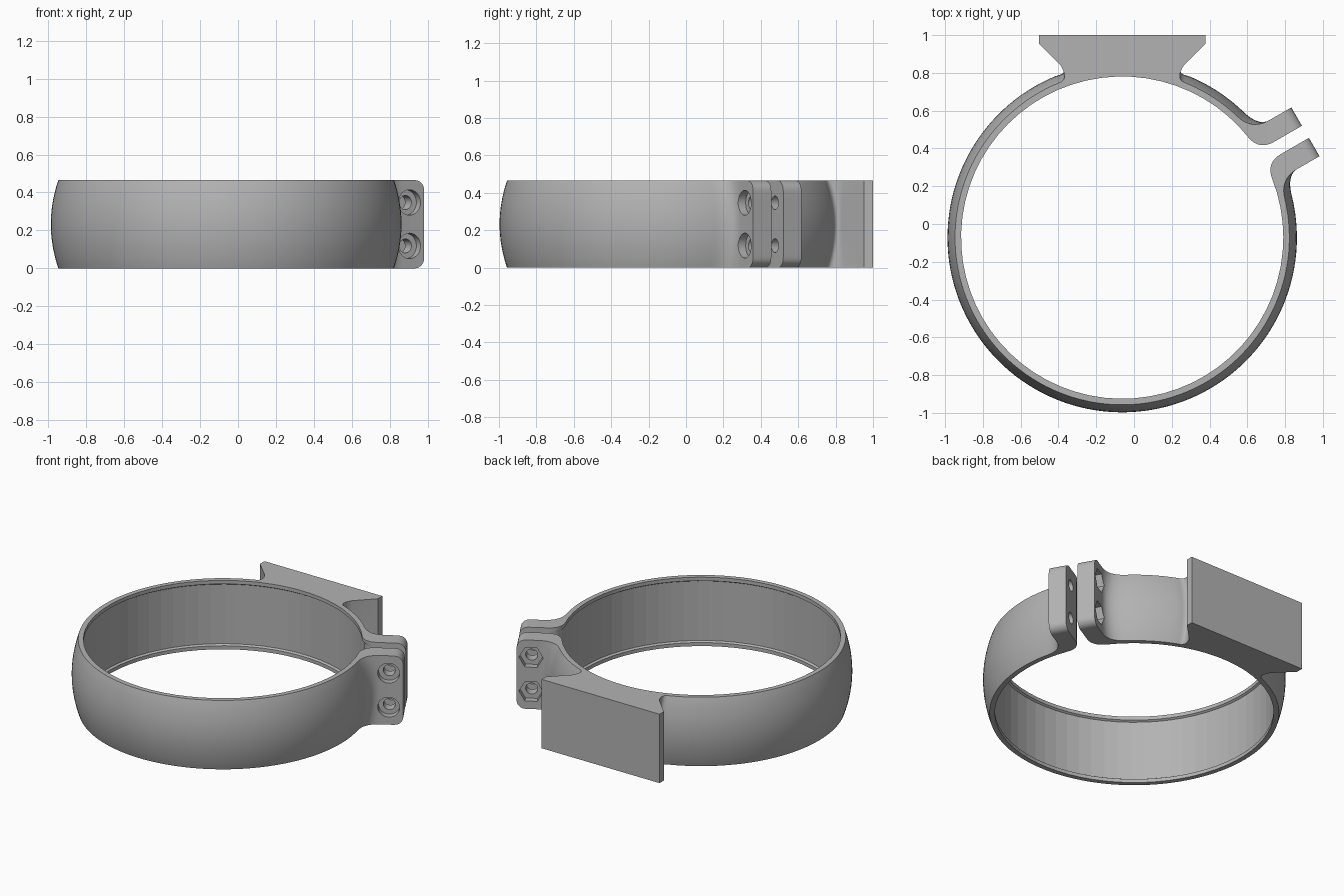
import bpy, bmesh
from math import sin, cos, radians, sqrt, pi
from mathutils import Matrix, Vector

if "Cube" in bpy.data.objects:
    bpy.data.objects.remove(bpy.data.objects["Cube"])

HEIGHT = 0.465
CENTRE = Vector((-0.0625, -0.072))
SPLIT = radians(30)          # direction of the clamp gap
EAR_IN, EAR_OUT = 0.037, 0.149
EAR_TIP, CORNER = 1.12, 0.055
BOLT_U = 1.031

grey = bpy.data.materials.new("grey_plastic")
grey.use_nodes = True
colour = (0.45, 0.45, 0.45, 1)
grey.diffuse_color = colour
grey.node_tree.nodes["Principled BSDF"].inputs["Base Color"].default_value = colour


def polar(r, a):
    return Vector((r * cos(a), r * sin(a)))


def arc(r, a0, a1, n):
    return [polar(r, a0 + (a1 - a0) * i / n) for i in range(n + 1)]


def bend(a, c, b, n=10):
    """Fillet from a to b pulled toward c."""
    a, b, c = Vector(a), Vector(b), Vector(c)
    return [a * (1 - t) ** 2 + c * 2 * t * (1 - t) + b * t * t
            for t in [i / n for i in range(n + 1)]]


def outline(z):
    """Plan section of the clamp at height z, around the ring centre."""
    d = min(z, HEIGHT - z)
    t = 2 * z / HEIGHT - 1
    ro = 0.885 + 0.04 * (1 - t * t)              # bulged outside
    ri = 0.853 if d < 0.03 else 0.866            # lips above and below a groove
    tip = EAR_TIP
    if d < CORNER:
        tip -= CORNER - sqrt(CORNER ** 2 - (CORNER - d) ** 2)

    # Half of the clamp: one ear, from the ring inside to the ring outside
    a_in, a_out = radians(8.4), radians(16.6)
    ear = bend(polar(ri, a_in), (0.86, EAR_IN), (0.95, EAR_IN))
    ear += [Vector((tip, EAR_IN)), Vector((tip, EAR_OUT))]
    ear += bend((0.985, EAR_OUT), (ro - 0.008, EAR_OUT), polar(ro, a_out))
    turn = Matrix.Rotation(SPLIT, 2)
    upper = [turn @ p for p in ear]
    lower = [turn @ Vector((p.x, -p.y)) for p in reversed(ear)]

    # Half of the mounting foot, mirrored for the other side
    a_foot = radians(67.6)
    foot = bend(polar(ro, a_foot), (0.28, 0.87 + (ro - 0.925) * 0.9), (0.325, 0.91))
    foot += [Vector((0.44, 1.025)), Vector((0.44, 1.072))]
    foot += [Vector((-p.x, p.y)) for p in reversed(foot)]

    loop = upper
    loop += arc(ro, SPLIT + a_out, a_foot, 12)[1:-1]
    loop += foot
    loop += arc(ro, pi - a_foot, 2 * pi + SPLIT - a_out, 100)[1:-1]
    loop += lower
    loop += arc(ri, 2 * pi + SPLIT - a_in, SPLIT + a_in, 64)[1:-1]
    return [p + CENTRE for p in loop]


def make_object(name, bm):
    bmesh.ops.recalc_face_normals(bm, faces=bm.faces)
    mesh = bpy.data.meshes.new(name)
    bm.to_mesh(mesh)
    bm.free()
    obj = bpy.data.objects.new(name, mesh)
    bpy.context.collection.objects.link(obj)
    return obj


# Clamp body: plan sections stacked from bottom to top
half = [0, 0.003, 0.011, 0.024, 0.032, 0.042, CORNER, 0.1, 0.145, 0.19]
levels = half + [HEIGHT / 2] + [HEIGHT - d for d in reversed(half)]
bm = bmesh.new()
rings = [[bm.verts.new((p.x, p.y, z)) for p in outline(z)] for z in levels]
count = len(rings[0])
for low, high in zip(rings, rings[1:]):
    for i in range(count):
        j = (i + 1) % count
        bm.faces.new((low[i], low[j], high[j], high[i]))
bm.faces.new(rings[0][::-1])
bm.faces.new(rings[-1])
clamp = make_object("clamp_ring", bm)
clamp.data.materials.append(grey)
bpy.context.view_layer.objects.active = clamp
clamp.select_set(True)


def drill(radius, sides, v0, v1, z):
    """Cut a straight hole across the ears between offsets v0 and v1."""
    pos = CENTRE + Matrix.Rotation(SPLIT, 2) @ Vector((BOLT_U, (v0 + v1) / 2))
    place = (Matrix.Translation((pos.x, pos.y, z)) @ Matrix.Rotation(SPLIT, 4, 'Z')
             @ Matrix.Rotation(-pi / 2, 4, 'X') @ Matrix.Rotation(pi / 2, 4, 'Z'))
    bm = bmesh.new()
    bmesh.ops.create_cone(bm, cap_ends=True, segments=sides, radius1=radius,
                          radius2=radius, depth=v1 - v0, matrix=place)
    cutter = make_object("hole_cutter", bm)
    cutter.hide_render = True
    mod = clamp.modifiers.new("hole", 'BOOLEAN')
    mod.operation = 'DIFFERENCE'
    mod.solver = 'EXACT'
    mod.object = cutter
    bpy.ops.object.modifier_apply(modifier=mod.name)
    bpy.data.objects.remove(cutter)


# Bolt holes, round head recesses and hexagonal nut pockets
for z in (0.118, HEIGHT - 0.118):
    drill(0.037, 32, -0.2, 0.2, z)
    drill(0.067, 40, -0.25, -0.105, z)
    drill(0.075, 6, 0.105, 0.25, z)

bpy.ops.object.shade_smooth_by_angle(angle=radians(30))

# The inside wall of the groove stays faceted
for face in clamp.data.polygons:
    out = face.center.xy - CENTRE
    if out.length < 0.868 and face.normal.xy.dot(out) < -0.8 * out.length:
        face.use_smooth = False
